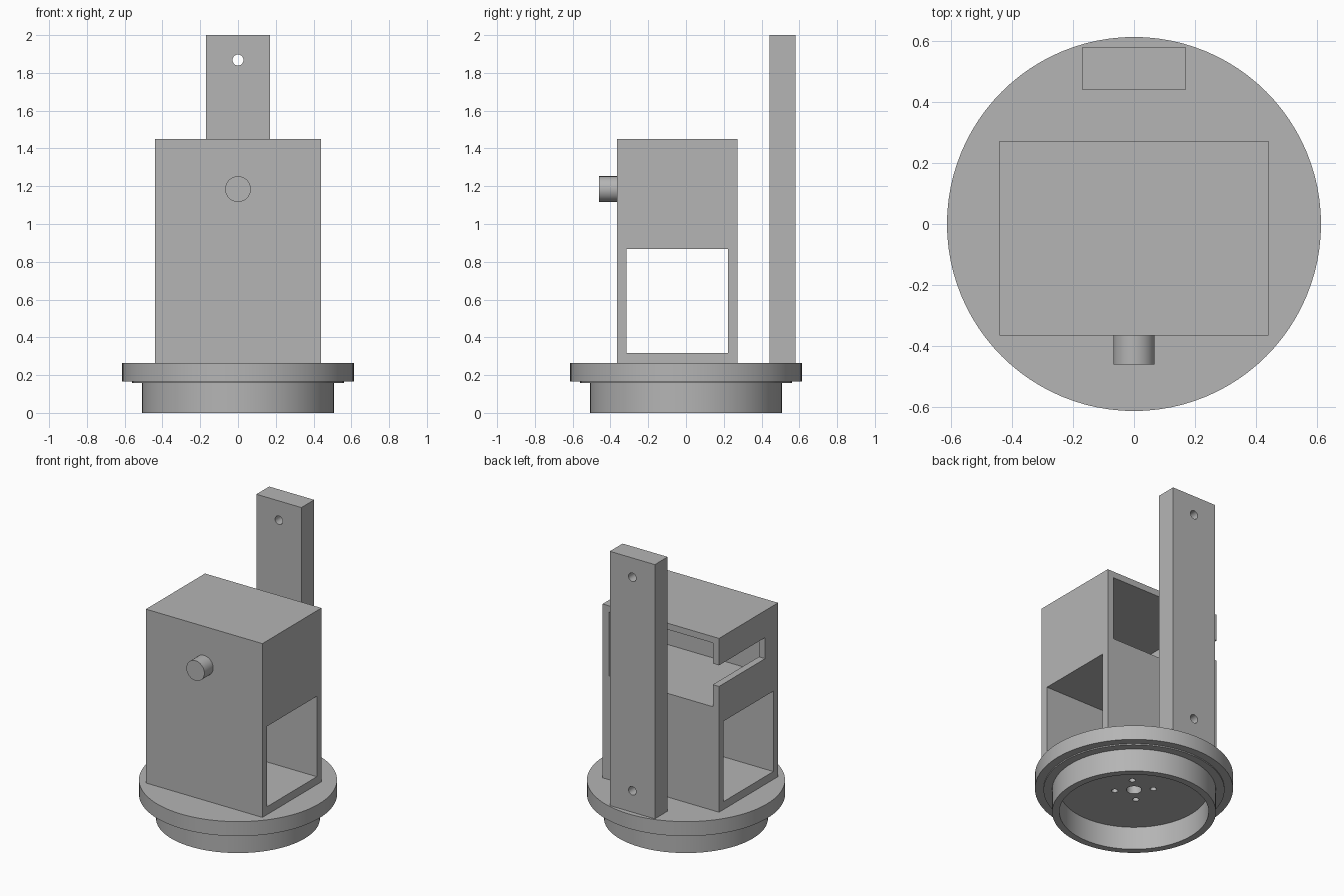
import bpy, bmesh, math
from mathutils import Matrix, Vector

cube = bpy.data.objects.get("Cube")
if cube:
    bpy.data.objects.remove(cube, do_unlink=True)

grey = bpy.data.materials.new("plain_grey")
grey.use_nodes = True
GREY = (0.46, 0.46, 0.46, 1)
grey.diffuse_color = GREY
grey.node_tree.nodes["Principled BSDF"].inputs["Base Color"].default_value = GREY


def finish(name, bm):
    bmesh.ops.recalc_face_normals(bm, faces=bm.faces)
    mesh = bpy.data.meshes.new(name)
    bm.to_mesh(mesh)
    bm.free()
    mesh.materials.append(grey)
    obj = bpy.data.objects.new(name, mesh)
    bpy.context.collection.objects.link(obj)
    return obj


def block(name, low, high):
    low, high = Vector(low), Vector(high)
    bm = bmesh.new()
    bmesh.ops.create_cube(bm, size=1)
    bmesh.ops.scale(bm, vec=high - low, verts=bm.verts)
    bmesh.ops.translate(bm, vec=(low + high) / 2, verts=bm.verts)
    return finish(name, bm)


def cylinder(name, centre, radius, length, axis="Z", sides=32):
    bm = bmesh.new()
    bmesh.ops.create_cone(bm, cap_ends=True, segments=sides, radius1=radius,
                          radius2=radius, depth=length)
    turn = Matrix.Rotation(math.pi / 2, 4, "X") if axis == "Y" else Matrix()
    bmesh.ops.transform(bm, matrix=Matrix.Translation(centre) @ turn, verts=bm.verts)
    return finish(name, bm)


def lathe(name, profile, steps=96):
    bm = bmesh.new()
    verts = [bm.verts.new((r, 0, z)) for r, z in profile]
    edges = [bm.edges.new(pair) for pair in zip(verts, verts[1:])]
    bmesh.ops.spin(bm, geom=verts + edges, cent=(0, 0, 0), axis=(0, 0, 1),
                   angle=2 * math.pi, steps=steps)
    bmesh.ops.remove_doubles(bm, verts=bm.verts, dist=0.0005)
    return finish(name, bm)


def select(obj):
    bpy.ops.object.select_all(action="DESELECT")
    obj.select_set(True)
    bpy.context.view_layer.objects.active = obj


def cut(obj, cutters):
    for cutter in cutters:
        cutter.hide_render = True
        mod = obj.modifiers.new("cut", "BOOLEAN")
        mod.operation = "DIFFERENCE"
        mod.solver = "EXACT"
        mod.object = cutter
        select(obj)
        bpy.ops.object.modifier_apply(modifier=mod.name)
        bpy.data.objects.remove(cutter, do_unlink=True)


def smooth(obj):
    select(obj)
    bpy.ops.object.shade_smooth_by_angle(angle=math.radians(30))


# Round base: flange, shallow step and hollow skirt
TOP = 0.264
FLOOR = 0.157
base = lathe("round_base", [
    (0, FLOOR), (0.462, FLOOR), (0.462, 0), (0.507, 0), (0.507, FLOOR),
    (0.56, FLOOR), (0.56, 0.165), (0.613, 0.165), (0.613, TOP), (0, TOP)])

# Centre hole and four screw holes on the underside
DEPTH = 0.18
holes = [cylinder("centre_hole", (0, 0, FLOOR), 0.047, DEPTH)]
for i in range(4):
    a = math.radians(45 + 90 * i)
    holes.append(cylinder("screw_hole", (0.12 * math.cos(a), 0.12 * math.sin(a), FLOOR),
                          0.02, DEPTH, sides=20))
cut(base, holes)
smooth(base)

# Housing: side-to-side tunnel below, rear compartment above, slot in one side wall
housing = block("housing", (-0.44, -0.365, TOP), (0.44, 0.272, 1.451))
cut(housing, [
    block("tunnel", (-1, -0.314, 0.318), (1, 0.222, 0.867)),
    block("compartment", (-0.393, -0.314, 0.972), (0.393, 0.5, 1.408)),
    block("side_slot", (-0.6, -0.225, 1.123), (-0.2, 0.5, 1.267)),
])

# Front knob
knob = cylinder("front_knob", (0, -0.41, 1.185), 0.068, 0.1, "Y", 48)
smooth(knob)

# Rear post with two through holes
post = block("rear_post", (-0.17, 0.441, TOP), (0.17, 0.579, 2))
cut(post, [cylinder("post_hole", (0, 0.51, z), 0.029, 0.4, "Y") for z in (0.41, 1.868)])
smooth(post)
